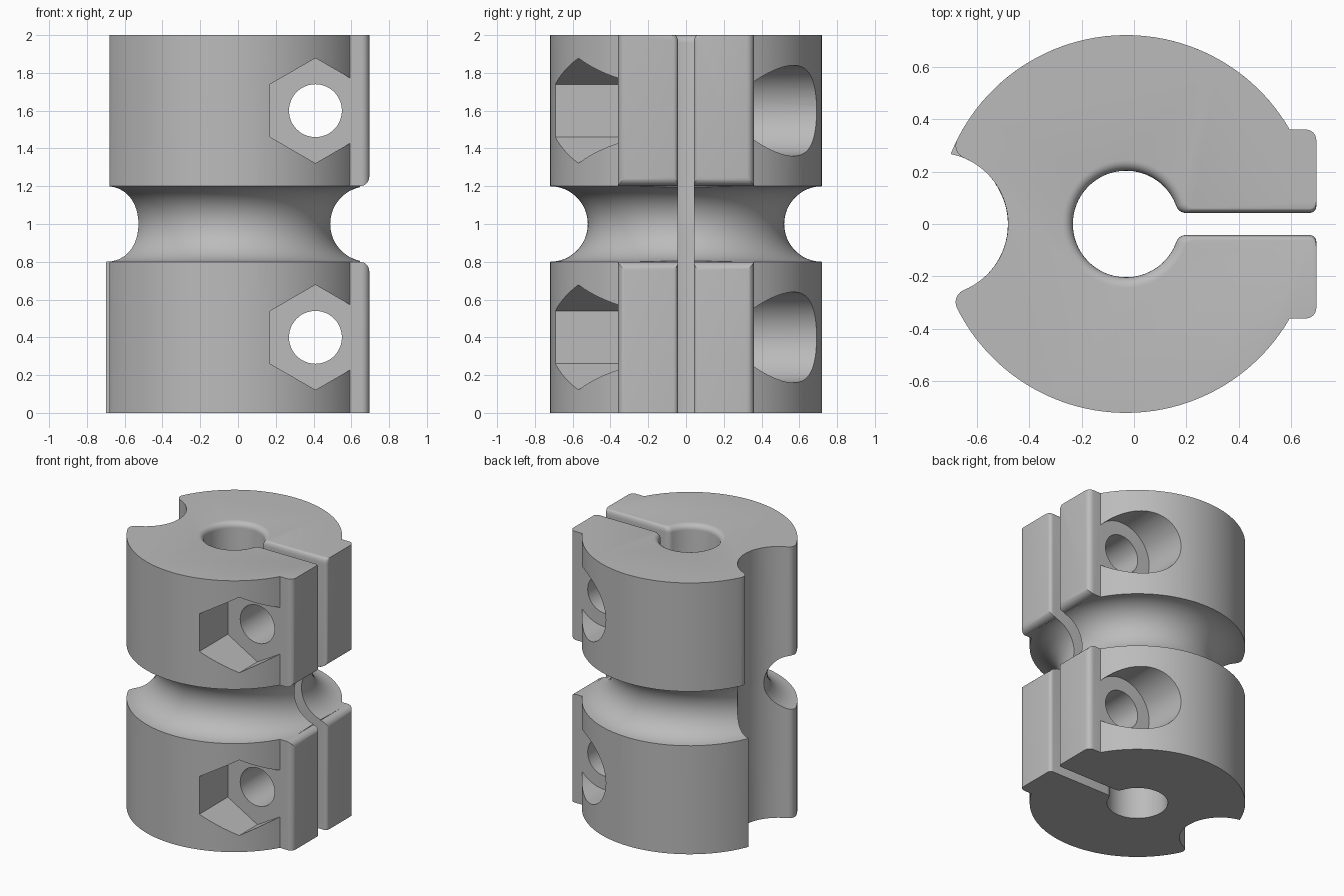
import bpy, bmesh
from math import sin, cos, pi, sqrt, atan2, radians
from mathutils import Matrix

if "Cube" in bpy.data.objects:
    bpy.data.objects.remove(bpy.data.objects["Cube"])

CX = -0.03                 # axis of the body and bore
R, H = 0.72, 2.0           # body radius, height
NOTCH_X, NOTCH_R = -0.752, 0.272
TAB_X, TAB_Y = 0.695, 0.36
BOLT_X = 0.41

grey = bpy.data.materials.new("plain grey")
grey.use_nodes = True
colour = (0.5, 0.5, 0.5, 1)
grey.diffuse_color = colour
grey.node_tree.nodes["Principled BSDF"].inputs["Base Color"].default_value = colour


def arc(cx, cy, r, a, b, n):
    return [(cx + r * cos(a + (b - a) * i / n), cy + r * sin(a + (b - a) * i / n))
            for i in range(n + 1)]


def loft(name, levels):
    """Solid through matching closed outlines, given as (z, points)."""
    bm = bmesh.new()
    rings = [[bm.verts.new((x, y, z)) for x, y in pts] for z, pts in levels]
    n = len(rings[0])
    for low, high in zip(rings, rings[1:]):
        for i in range(n):
            j = (i + 1) % n
            bm.faces.new((low[i], low[j], high[j], high[i]))
    bm.faces.new(rings[0][::-1])
    bm.faces.new(rings[-1])
    return finish(name, bm)


def finish(name, bm):
    bmesh.ops.recalc_face_normals(bm, faces=bm.faces)
    mesh = bpy.data.meshes.new(name)
    bm.to_mesh(mesh)
    bm.free()
    mesh.materials.append(grey)
    ob = bpy.data.objects.new(name, mesh)
    bpy.context.collection.objects.link(ob)
    return ob


def notch_corner(f):
    """Centre of a fillet of radius f between body and notch (body frame)."""
    d, a, b = CX - NOTCH_X, R - f, NOTCH_R + f
    x = -(d * d + a * a - b * b) / (2 * d)
    return x, sqrt(a * a - x * x)


def body_outline(f_back, f_front):
    f = 0.04
    pts = arc(TAB_X - f, TAB_Y - f, f, 0, pi / 2, 6)
    (bx, by), (fx, fy) = notch_corner(f_back), notch_corner(f_front)
    shift = CX - NOTCH_X
    a_back, a_front = atan2(by, bx), 2 * pi - atan2(fy, fx)
    n_back, n_front = atan2(by, bx + shift), atan2(fy, fx + shift)
    pts += arc(CX, 0, R, radians(30), a_back, 48)
    pts += arc(CX + bx, by, f_back, a_back, n_back + pi, 6)[1:-1]
    pts += arc(NOTCH_X, 0, NOTCH_R, n_back, -n_front, 32)
    pts += arc(CX + fx, -fy, f_front, pi - n_front, a_front, 6)[1:-1]
    pts += arc(CX, 0, R, a_front, radians(330), 48)
    pts += arc(TAB_X - f, f - TAB_Y, f, -pi / 2, 0, 6)
    return pts


def keyhole(r, w):
    """Bore of radius r opening into a slot of half-width w."""
    f, g = 0.04, 0.025
    cx, cy = sqrt((r + f) ** 2 - (w + f) ** 2), w + f
    a = atan2(cy, cx)
    upper = [(1, w + g)]
    upper += arc(TAB_X - g, w + g, g, 0, -pi / 2, 5)
    upper += arc(CX + cx, cy, f, -pi / 2, a - pi, 8)
    upper += arc(CX, 0, r, a, pi, 36)[1:-1]
    lower = [(x, -y) for x, y in reversed(upper)]
    return upper + [(CX - r, 0)] + lower


def cut(target, cutter):
    mod = target.modifiers.new(cutter.name, 'BOOLEAN')
    mod.operation, mod.solver, mod.object = 'DIFFERENCE', 'EXACT', cutter
    bpy.context.view_layer.objects.active = target
    bpy.ops.object.modifier_apply(modifier=mod.name)
    bpy.data.objects.remove(cutter)


def prism_y(name, pts, y0, y1):
    """Solid with an (x, z) outline running along y."""
    ob = loft(name, [(-y1, pts), (-y0, pts)])
    ob.data.transform(Matrix.Rotation(pi / 2, 4, 'X'))
    return ob


# Body with tab and side notch; the back notch corner is rounded only above
sharp, soft = body_outline(0.001, 0.05), body_outline(0.05, 0.05)
body = loft("clamp_body", [(0, sharp), (0.98, sharp), (1.02, soft), (H, soft)])

# Round groove around the middle
bm = bmesh.new()
profile = arc(R, 1, 0.2, pi / 2, 3 * pi / 2, 24)
profile = [(1.1, 1.2)] + profile + [(1.1, 0.8)]
verts = [bm.verts.new((x, 0, z)) for x, z in profile]
edges = [bm.edges.new((verts[i - 1], verts[i])) for i in range(len(verts))]
bmesh.ops.spin(bm, geom=verts + edges, cent=(0, 0, 0), axis=(0, 0, 1),
               angle=2 * pi, steps=128, use_merge=True)
bmesh.ops.remove_doubles(bm, verts=bm.verts, dist=1e-5)
groove = finish("groove_cutter", bm)
groove.data.transform(Matrix.Translation((CX, 0, 0)))
cut(body, groove)

# Rounded tab edges beside the groove
f = 0.05
edge = [(1, 0.75)] + arc(TAB_X - f, 0.75, f, 0, pi / 2, 6)
edge += arc(TAB_X - f, 1.25, f, -pi / 2, 0, 6) + [(1, 1.25)]
cut(body, prism_y("tab_edge_cutter", edge, -0.5, 0.5))

# Bore and slot, rounded at the top
levels = [(-0.1, keyhole(0.203, 0.042))]
for i in range(7):
    t = i / 6 * pi / 2
    k = 1 - cos(t)
    levels.append((H - 0.04 + 0.04 * sin(t), keyhole(0.203 + 0.04 * k, 0.042 + 0.018 * k)))
levels.append((H + 0.1, levels[-1][1]))
cut(body, loft("bore_cutter", levels))

# Clamp bolt holes with hexagonal nut pockets and round head pockets
for z in (0.4, 1.6):
    hexagon = arc(BOLT_X, z, 0.278, pi / 2, 5 * pi / 2, 6)[:-1]
    head = arc(BOLT_X, z, 0.24, 0, 2 * pi, 64)[:-1]
    hole = arc(BOLT_X, z, 0.14, 0, 2 * pi, 48)[:-1]
    cut(body, prism_y("nut_cutter", hexagon, -1, -TAB_Y))
    cut(body, prism_y("head_cutter", head, TAB_Y, 1))
    cut(body, prism_y("hole_cutter", hole, -1, 1))

bpy.ops.object.select_all(action='DESELECT')
body.select_set(True)
bpy.context.view_layer.objects.active = body
bpy.ops.object.shade_smooth_by_angle(angle=radians(30))
